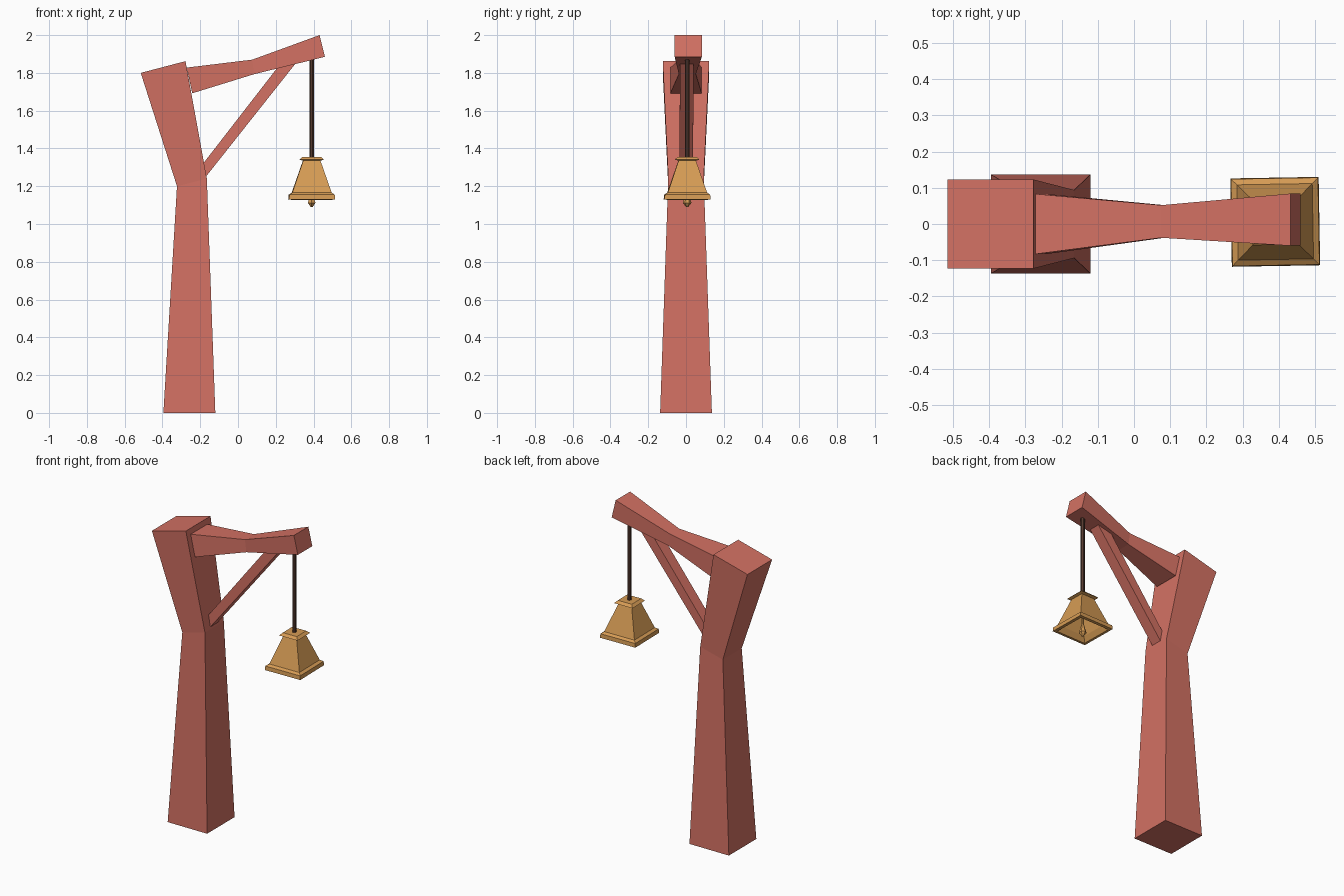
import bpy, bmesh, math
from mathutils import Matrix, Vector

cube = bpy.data.objects.get("Cube")
if cube:
    bpy.data.objects.remove(cube, do_unlink=True)


def material(name, rgb):
    m = bpy.data.materials.new(name)
    m.use_nodes = True
    m.diffuse_color = (*rgb, 1)
    m.node_tree.nodes["Principled BSDF"].inputs["Base Color"].default_value = (*rgb, 1)
    return m


red = material("red_wood", (0.65, 0.165, 0.125))
gold = material("bell_gold", (0.67, 0.33, 0.09))
brown = material("dark_rope", (0.09, 0.042, 0.028))


def loft(name, rings, mat):
    """Skin a closed solid through rings of equal point count."""
    bm = bmesh.new()
    loops = [[bm.verts.new(p) for p in ring] for ring in rings]
    for a, b in zip(loops, loops[1:]):
        n = len(a)
        for i in range(n):
            j = (i + 1) % n
            bm.faces.new((a[i], a[j], b[j], b[i]))
    bm.faces.new(loops[0])
    bm.faces.new(loops[-1])
    bmesh.ops.recalc_face_normals(bm, faces=bm.faces)
    mesh = bpy.data.meshes.new(name)
    bm.to_mesh(mesh)
    bm.free()
    mesh.materials.append(mat)
    obj = bpy.data.objects.new(name, mesh)
    bpy.context.collection.objects.link(obj)
    return obj


def section(a, b, half, y=0):
    """Rectangle spanning profile points a and b in xz, with a half depth in y."""
    return [(a[0], y - half, a[1]), (b[0], y - half, b[1]),
            (b[0], y + half, b[1]), (a[0], y + half, a[1])]


def turned(name, profile, sides, centre, mat, twist=0):
    """Stack of regular rings from (flat half width, z) pairs."""
    spin = Matrix.Rotation(math.radians(twist), 3, 'Z')
    rings = []
    for half, z in profile:
        r = half / math.cos(math.pi / sides)
        ring = []
        for i in range(sides):
            t = 2 * math.pi * (i + 0.5) / sides
            p = spin @ Vector((r * math.cos(t), r * math.sin(t), 0))
            ring.append((p.x + centre[0], p.y + centre[1], z))
        rings.append(ring)
    return loft(name, rings, mat)


# Bent, tapering post
loft("post", [
    section((-0.395, 0), (-0.12, 0), 0.137),
    section((-0.323, 1.2), (-0.165, 1.24), 0.094),
    section((-0.515, 1.8), (-0.278, 1.862), 0.123),
], red)

# Pinched cross beam
loft("beam", [
    section((-0.272, 1.828), (-0.242, 1.692), 0.083),
    section((0.075, 1.87), (0.085, 1.793), 0.045, 0.007),
    section((0.432, 2.0), (0.46, 1.885), 0.072, 0.012),
], red)

# Diagonal brace
loft("brace", [
    section((-0.183, 1.322), (-0.168, 1.253), 0.036),
    section((0.205, 1.823), (0.305, 1.85), 0.036, 0.005),
], red)

# Rope and bell
centre = (0.39, 0.006)
turned("rope", [(0.012, 1.34), (0.012, 1.9)], 8, centre, brown)
turned("bell", [
    (0.036, 1.315), (0.085, 1.16), (0.104, 1.128),        # hollow inside
    (0.122, 1.13), (0.12, 1.155), (0.104, 1.166),         # rim
    (0.046, 1.335), (0.064, 1.341), (0.048, 1.356),       # body and cap
], 4, centre, gold, 1)
turned("clapper", [
    (0.005, 1.09), (0.02, 1.112), (0.015, 1.13), (0.006, 1.17), (0.006, 1.32),
], 6, centre, gold)
